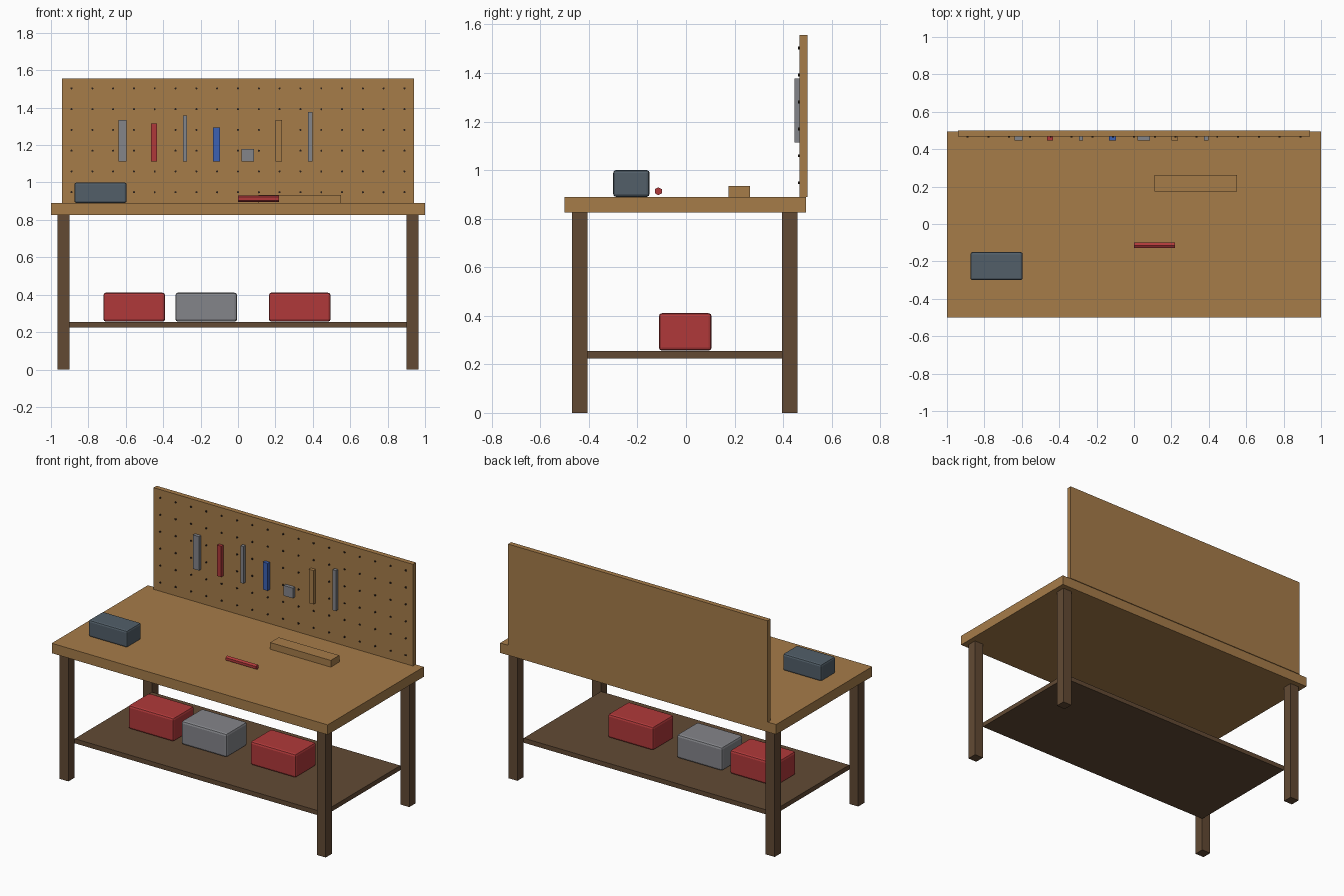
import bpy, bmesh, math
from mathutils import Matrix

if "Cube" in bpy.data.objects:
    bpy.data.objects.remove(bpy.data.objects["Cube"])


def material(name, r, g, b):
    """Flat colour from 0-255 sRGB values."""
    lin = lambda c: ((c / 255 + 0.055) / 1.055) ** 2.4
    m = bpy.data.materials.new(name)
    m.diffuse_color = (lin(r), lin(g), lin(b), 1)
    m.use_nodes = True
    m.node_tree.nodes["Principled BSDF"].inputs["Base Color"].default_value = m.diffuse_color
    return m


WOOD = material("light wood", 166, 124, 73)
DARK_WOOD = material("dark wood", 98, 74, 52)
RED = material("red", 176, 57, 58)
GREY = material("steel grey", 132, 133, 138)
SLATE = material("slate blue grey", 82, 95, 105)
BLUE = material("blue", 60, 97, 180)
HOLE = material("hole brown", 42, 32, 25)


def finish(name, bm, mat):
    mesh = bpy.data.meshes.new(name)
    bm.to_mesh(mesh)
    bm.free()
    mesh.materials.append(mat)
    obj = bpy.data.objects.new(name, mesh)
    bpy.context.collection.objects.link(obj)
    return obj


def add_box(bm, x, y, z):
    """Box from (min, max) ranges."""
    size = [b - a for a, b in (x, y, z)]
    mid = [(a + b) / 2 for a, b in (x, y, z)]
    bmesh.ops.create_cube(bm, size=1,
                          matrix=Matrix.Translation(mid) @ Matrix.Diagonal((*size, 1)))


def box(name, mat, x, y, z, bevel=0):
    bm = bmesh.new()
    add_box(bm, x, y, z)
    obj = finish(name, bm, mat)
    if bevel:
        mod = obj.modifiers.new("soft edges", 'BEVEL')
        mod.width = bevel
        mod.segments = 2
    return obj


# Bench frame
TOP = 0.89
box("bench_top", WOOD, (-1, 1), (-0.5, 0.495), (0.825, TOP))
for side, x in (("left", (-0.965, -0.9)), ("right", (0.9, 0.965))):
    for end, y in (("front", (-0.47, -0.405)), ("back", (0.395, 0.46))):
        box(f"{end}_{side}_leg", DARK_WOOD, x, y, (0, 0.825))
box("lower_shelf", DARK_WOOD, (-0.9, 0.9), (-0.405, 0.395), (0.225, 0.255))

# Pegboard with a grid of small holes
FACE = 0.468
box("pegboard", WOOD, (-0.94, 0.94), (FACE, 0.5), (TOP, 1.556))
bm = bmesh.new()
for col in range(17):
    for row in range(6):
        x, z = -0.89 + col * 0.11125, 0.948 + row * 0.111
        bmesh.ops.create_cone(bm, cap_ends=True, segments=6, radius1=0.006, radius2=0.006,
                              depth=0.008, matrix=Matrix.Translation((x, FACE - 0.002, z))
                              @ Matrix.Rotation(math.pi / 2, 4, 'X'))
finish("peg_holes", bm, HOLE)

# Hanging tools: name, colour, centre x, width, top height
for name, mat, x, w, top in (
        ("hammer", GREY, -0.617, 0.044, 1.335),
        ("red_screwdriver", RED, -0.449, 0.03, 1.315),
        ("chisel", GREY, -0.283, 0.02, 1.357),
        ("pliers", BLUE, -0.115, 0.035, 1.293),
        ("tape_measure", GREY, 0.052, 0.066, 1.18),
        ("wooden_mallet", WOOD, 0.218, 0.033, 1.335),
        ("file", GREY, 0.385, 0.024, 1.378)):
    box(name, mat, (x - w / 2, x + w / 2), (0.446, FACE), (1.113, top))

# Storage boxes on the shelf
for name, mat, x in (("left_bin", RED, -0.555), ("middle_bin", GREY, -0.17),
                     ("right_bin", RED, 0.33)):
    box(name, mat, (x - 0.165, x + 0.165), (-0.112, 0.106), (0.256, 0.411), 0.014)

# Items on the bench top
box("toolbox", SLATE, (-0.875, -0.595), (-0.3, -0.15), (TOP, 1.0), 0.012)
box("timber_block", WOOD, (0.11, 0.55), (0.175, 0.263), (TOP, 0.934))
bm = bmesh.new()
bmesh.ops.create_cone(bm, cap_ends=True, segments=6, radius1=0.0165, radius2=0.0165, depth=0.22,
                      matrix=Matrix.Translation((0.11, -0.114, 0.913))
                      @ Matrix.Rotation(math.pi / 2, 4, 'Y')
                      @ Matrix.Rotation(math.pi / 2, 4, 'Z'))
finish("red_handle", bm, RED)
